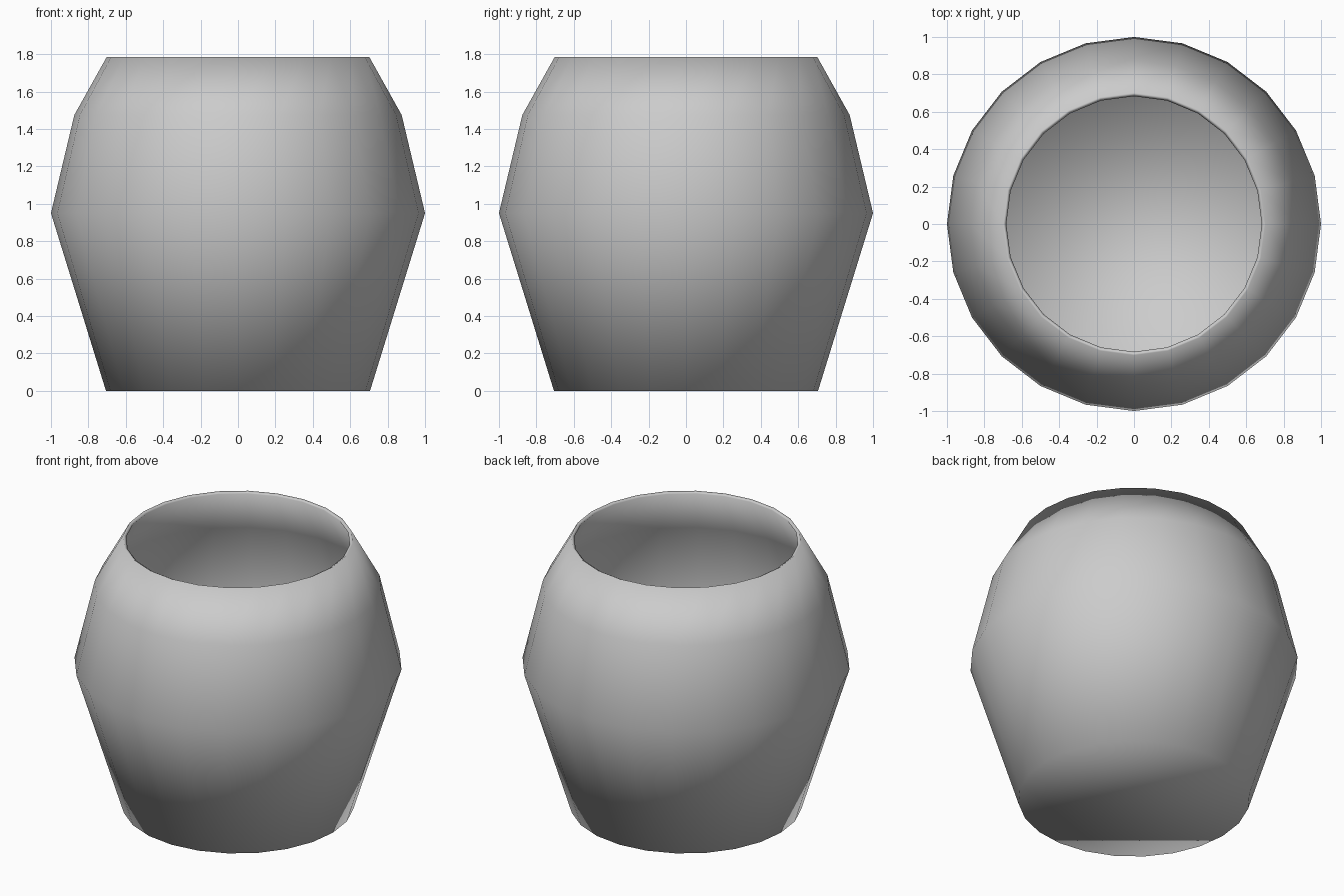
import bpy, bmesh
from math import cos, sin, tau

if "Cube" in bpy.data.objects:
    bpy.data.objects.remove(bpy.data.objects["Cube"])

SIDES = 24
# outer wall profile: radius, height
PROFILE = [(0.706, 0.0), (1.0, 0.95), (0.875, 1.475), (0.702, 1.785)]

# pot wall: stacked rings joined by quads
bm = bmesh.new()
rings = [[bm.verts.new((r * cos(tau * i / SIDES), r * sin(tau * i / SIDES), z))
          for i in range(SIDES)] for r, z in PROFILE]
for low, high in zip(rings, rings[1:]):
    for i in range(SIDES):
        j = (i + 1) % SIDES
        bm.faces.new((low[i], low[j], high[j], high[i]))

# flat base
bm.faces.new(rings[0][::-1])
for f in bm.faces:
    f.smooth = True

mesh = bpy.data.meshes.new("pot")
bm.to_mesh(mesh)
bm.free()
pot = bpy.data.objects.new("pot", mesh)
bpy.context.collection.objects.link(pot)

# thin shell grown inwards, leaving an open mouth
shell = pot.modifiers.new("shell", 'SOLIDIFY')
shell.thickness = 0.022
shell.offset = -1
